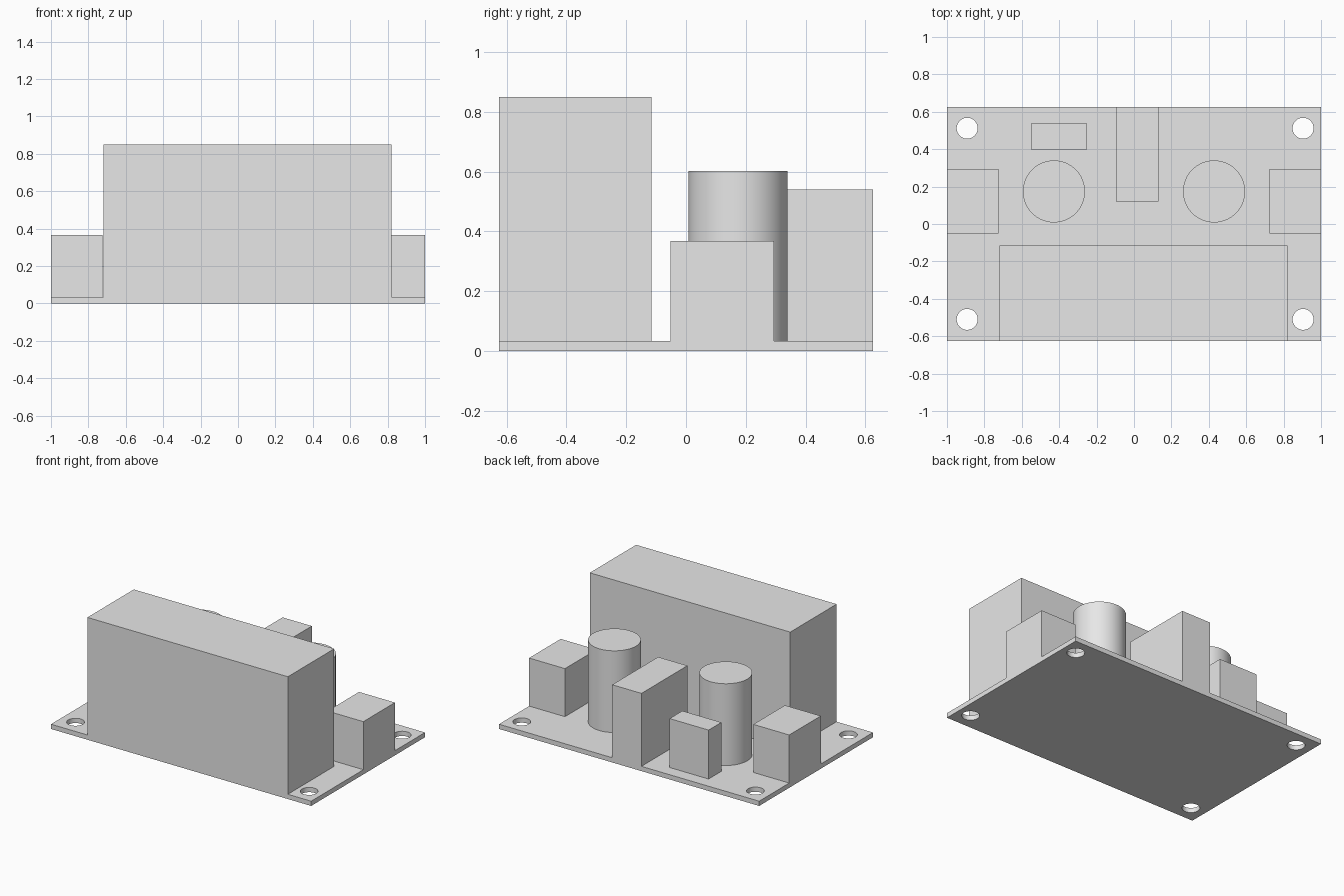
import bpy
import math

cube = bpy.data.objects.get("Cube")
if cube:
    bpy.data.objects.remove(cube, do_unlink=True)

HALF_DEPTH = 0.625
BOARD_TOP = 0.033

grey = bpy.data.materials.new("plain grey")
grey.use_nodes = True
grey.diffuse_color = (0.8, 0.8, 0.8, 1)
grey.node_tree.nodes["Principled BSDF"].inputs["Base Color"].default_value = grey.diffuse_color


def finish(name):
    obj = bpy.context.object
    obj.name = obj.data.name = name
    obj.data.materials.append(grey)
    return obj


def box(name, x, y, top, bottom=BOARD_TOP):
    """Box from its x range, y range and height range."""
    spans = (x, y, (bottom, top))
    bpy.ops.mesh.primitive_cube_add(size=1, location=[(a + b) / 2 for a, b in spans])
    bpy.context.object.scale = [b - a for a, b in spans]
    bpy.ops.object.transform_apply(location=False, rotation=False, scale=True)
    return finish(name)


def cylinder(name, x, y, radius, bottom, top):
    bpy.ops.mesh.primitive_cylinder_add(vertices=64, radius=radius, depth=top - bottom,
                                        location=(x, y, (bottom + top) / 2))
    bpy.ops.object.shade_smooth_by_angle(angle=math.radians(30))
    return finish(name)


# Circuit board with four mounting holes
board = box("circuit_board", (-1, 1), (-HALF_DEPTH, HALF_DEPTH), BOARD_TOP, 0)
for hole_x in (-0.892, 0.904):
    for hole_y in (-0.51, 0.512):
        cutter = cylinder("hole_cutter", hole_x, hole_y, 0.056, -0.1, 0.1)
        cutter.hide_render = True
        cut = board.modifiers.new("mounting_hole", 'BOOLEAN')
        cut.operation = 'DIFFERENCE'
        cut.solver = 'EXACT'
        cut.object = cutter
        bpy.context.view_layer.objects.active = board
        bpy.ops.object.modifier_apply(modifier=cut.name)
        bpy.data.objects.remove(cutter, do_unlink=True)

# Tall block flush with the front edge
box("main_block", (-0.72, 0.821), (-HALF_DEPTH, -0.116), 0.85)

# Terminal blocks and round capacitors on both sides
for side, sign in (("left", 1), ("right", -1)):
    box(side + "_terminal", sorted((sign * 0.724, sign)), (-0.052, 0.295), 0.367)
    cylinder(side + "_capacitor", sign * 0.428, 0.174, 0.166, BOARD_TOP, 0.601)

# Components along the back
box("rear_connector", (-0.095, 0.13), (0.12, HALF_DEPTH), 0.54)
box("small_component", (-0.55, -0.25), (0.397, 0.537), 0.373)
